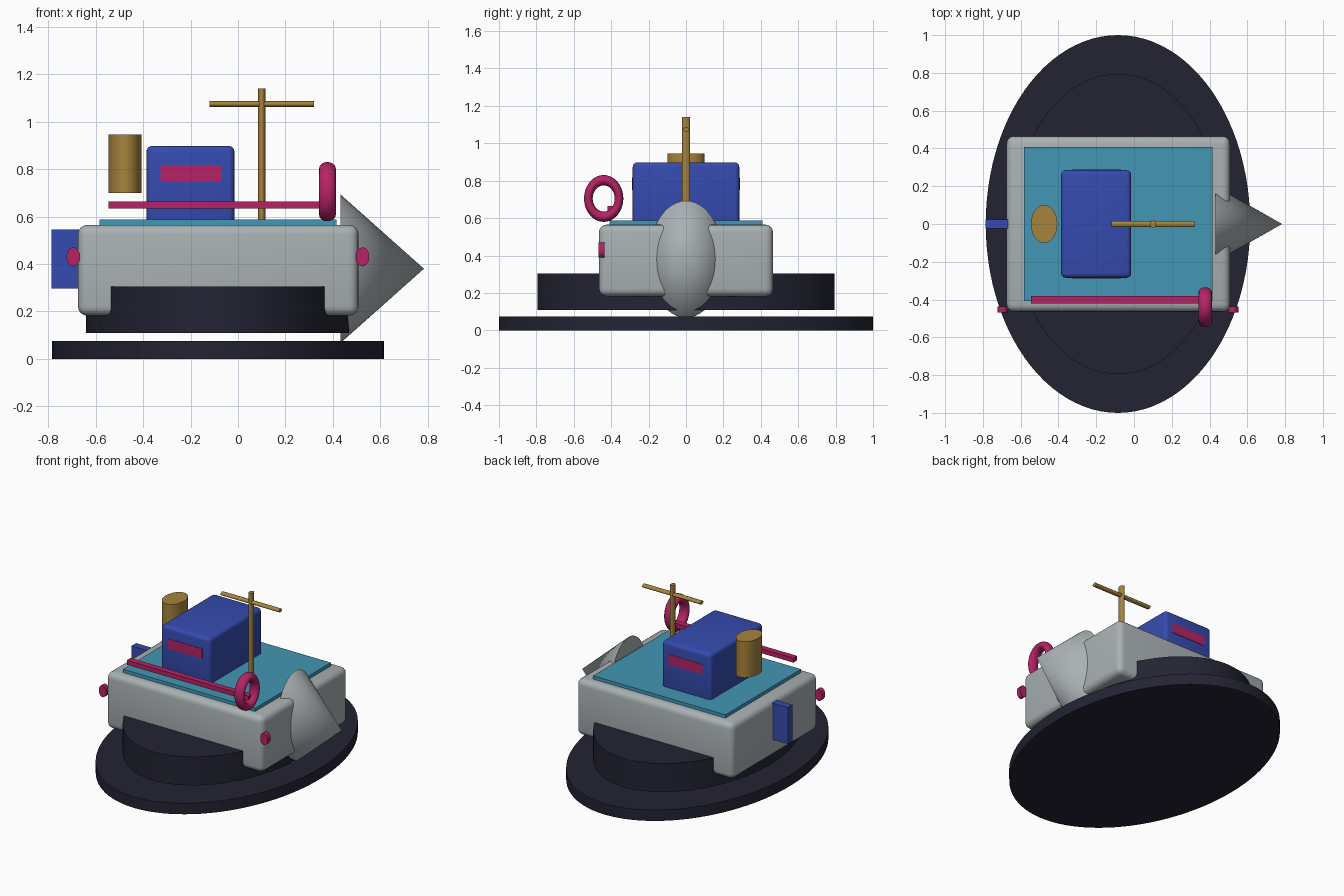
import bpy, math

if "Cube" in bpy.data.objects:
    bpy.data.objects.remove(bpy.data.objects["Cube"])


def mat(name, rgb):
    m = bpy.data.materials.new(name)
    m.diffuse_color = (*rgb, 1)
    m.use_nodes = True
    m.node_tree.nodes["Principled BSDF"].inputs["Base Color"].default_value = m.diffuse_color
    return m


GREY = mat("hull grey", (0.40, 0.44, 0.455))
TEAL = mat("deck teal", (0.055, 0.31, 0.46))
BLUE = mat("cabin blue", (0.036, 0.07, 0.43))
PINK = mat("trim pink", (0.46, 0.017, 0.13))
GOLD = mat("brass", (0.38, 0.23, 0.045))
DARK = mat("dark navy", (0.017, 0.017, 0.034))


def finish(name, material, scale, smooth=True):
    ob = bpy.context.object
    ob.name = name
    ob.scale = scale
    bpy.ops.object.transform_apply(location=False, rotation=True, scale=True)
    ob.data.materials.append(material)
    if smooth:
        bpy.ops.object.shade_smooth_by_angle(angle=math.radians(35))
    return ob


def box(name, material, x, y, z, bevel=0):
    """Box from (min, max) ranges, with optional rounded edges."""
    r = (x, y, z)
    bpy.ops.mesh.primitive_cube_add(size=1, location=[(a + b) / 2 for a, b in r])
    ob = finish(name, material, [b - a for a, b in r], False)
    if bevel:
        mod = ob.modifiers.new("rounded edges", 'BEVEL')
        mod.width = bevel
        mod.segments = 4
        bpy.ops.object.modifier_apply(modifier=mod.name)
        bpy.ops.object.shade_smooth_by_angle(angle=math.radians(35))
    return ob


def rod(name, material, centre, size, axis='Z', tip=1, verts=48):
    """Elliptical cylinder or cone; size gives the full x, y, z extents."""
    bpy.ops.mesh.primitive_cone_add(vertices=verts, radius1=0.5, radius2=0.5 * tip, depth=1)
    ob = bpy.context.object
    ob.rotation_euler = {'X': (0, math.pi / 2, 0), 'Y': (math.pi / 2, 0, 0), 'Z': (0, 0, 0)}[axis]
    bpy.ops.object.transform_apply(location=False, rotation=True, scale=False)
    ob.location = centre
    return finish(name, material, size)


# Oval base and raised skirt
rod("base", DARK, (-0.085, 0, 0.0375), (1.40, 2.0, 0.075), verts=96)
rod("skirt", DARK, (-0.085, 0, 0.207), (1.11, 1.59, 0.195), verts=96)

# Hull, bow cone and rudder
box("hull", GREY, (-0.675, 0.508), (-0.465, 0.465), (0.182, 0.565), 0.04)
rod("bow", GREY, (0.608, 0, 0.38), (0.352, 0.40, 0.626), 'X', tip=0)
box("rudder", BLUE, (-0.787, -0.66), (-0.025, 0.025), (0.297, 0.546))

# Deck and cabin with side windows
box("deck", TEAL, (-0.583, 0.415), (-0.408, 0.408), (0.54, 0.588))
box("cabin", BLUE, (-0.386, -0.015), (-0.285, 0.285), (0.56, 0.898), 0.025)
for side, s in (("front", -1), ("back", 1)):
    ys = sorted((s * 0.281, s * 0.288))
    box(side + "_window", PINK, (-0.326, -0.07), ys, (0.75, 0.817))

# Funnel, mast and yard
rod("funnel", GOLD, (-0.476, 0, 0.822), (0.14, 0.20, 0.246))
rod("mast", GOLD, (0.10, 0, 0.855), (0.03, 0.044, 0.57), verts=24)
rod("yard", GOLD, (0.10, 0, 1.074), (0.44, 0.034, 0.024), 'X', verts=24)

# Handrail, life ring and side lamps
box("handrail", PINK, (-0.545, 0.375), (-0.42, -0.38), (0.633, 0.664))
bpy.ops.mesh.primitive_torus_add(location=(0.377, -0.44, 0.705), major_radius=0.78, minor_radius=0.22,
                                 major_segments=48, minor_segments=16)
ring = bpy.context.object
ring.rotation_euler = (0, math.pi / 2, 0)
bpy.ops.object.transform_apply(location=False, rotation=True, scale=False)
finish("life_ring", PINK, (0.16, 0.105, 0.125))
for side, x in (("stern", -0.695), ("bow", 0.525)):
    rod(side + "_lamp", PINK, (x, -0.453, 0.43), (0.056, 0.032, 0.08), 'Y', verts=32)
